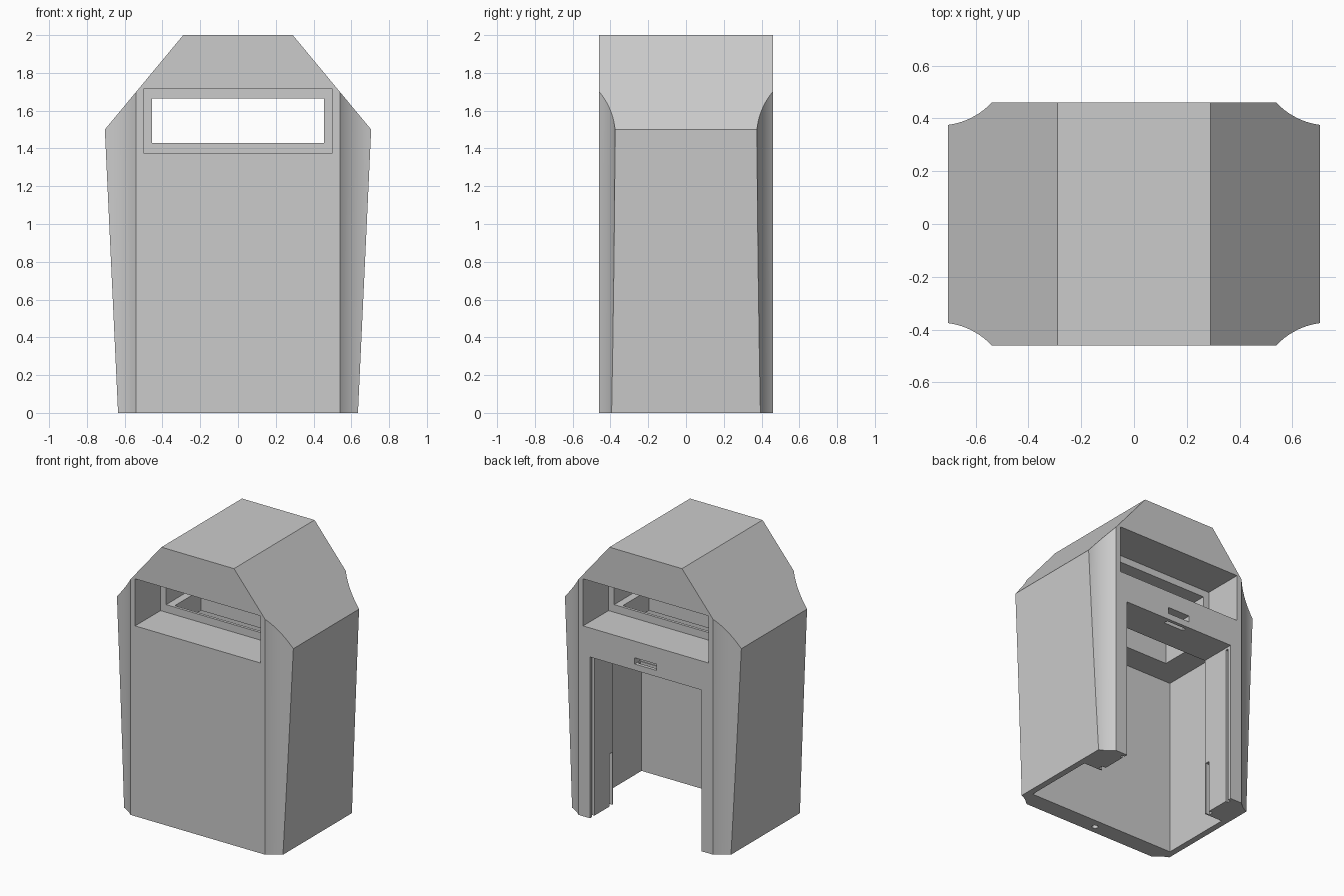
import bpy, bmesh, math

default = bpy.data.objects.get("Cube")
if default:
    bpy.data.objects.remove(default, do_unlink=True)

grey = bpy.data.materials.new("light_grey")
grey.use_nodes = True
GREY = (0.6, 0.6, 0.6, 1)
grey.diffuse_color = GREY
grey.node_tree.nodes["Principled BSDF"].inputs["Base Color"].default_value = GREY


def add_object(name, bm):
    bmesh.ops.recalc_face_normals(bm, faces=bm.faces)
    mesh = bpy.data.meshes.new(name)
    bm.to_mesh(mesh)
    bm.free()
    mesh.materials.append(grey)
    obj = bpy.data.objects.new(name, mesh)
    bpy.context.collection.objects.link(obj)
    return obj


def prism(name, profile, depth):
    """Extrude an x-z profile symmetrically along y."""
    bm = bmesh.new()
    face = bm.faces.new([bm.verts.new((x, -depth, z)) for x, z in profile])
    new = bmesh.ops.extrude_face_region(bm, geom=[face])["geom"]
    verts = [v for v in new if isinstance(v, bmesh.types.BMVert)]
    bmesh.ops.translate(bm, verts=verts, vec=(0, 2 * depth, 0))
    return add_object(name, bm)


def box(name, xs, ys, zs):
    bm = bmesh.new()
    bmesh.ops.create_cube(bm, size=1)
    for v in bm.verts:
        v.co = [r[0] if c < 0 else r[1] for c, r in zip(v.co, (xs, ys, zs))]
    return add_object(name, bm)


def cylinder(name, x, y, z, radius, height, sides):
    bm = bmesh.new()
    bmesh.ops.create_cone(bm, cap_ends=True, segments=sides, radius1=radius,
                          radius2=radius, depth=height)
    bmesh.ops.translate(bm, verts=bm.verts, vec=(x, y, z))
    return add_object(name, bm)


# Outer shell: tapered sides and a chamfered roof
half = [(0.635, 0), (0.705, 1.5), (0.29, 2)]
housing = prism("bin_housing", half + [(-x, z) for x, z in reversed(half)], 0.46)

cutters = []
# Concave corner flutes
for sx in (-1, 1):
    for sy in (-1, 1):
        cutters.append(cylinder("corner_flute", sx * 0.74, sy * 0.649, 1, 0.276, 2.4, 96))

# Container cavity, open underneath, and the door opening in the back
cutters.append(box("cavity", (-0.59, 0.59), (-0.335, 0.195), (-0.1, 1.28)))
cutters.append(box("door_opening", (-0.445, 0.445), (0.1, 0.6), (-0.1, 1.165)))

# Deep slot recesses front and back, joined by a smaller channel
for side in (-1, 1):
    ys = sorted((side * 0.17, side * 0.6))
    cutters.append(box("slot_recess", (-0.5, 0.5), ys, (1.375, 1.715)))
cutters.append(box("slot_channel", (-0.455, 0.455), (-0.3, 0.3), (1.43, 1.665)))
# Drop hole from the channel into the cavity
cutters.append(box("drop_hole", (-0.4, 0.4), (-0.15, 0.15), (1.2, 1.5)))

# Door grooves and hinge notches in both jambs
for side in (-1, 1):
    groove = sorted((side * 0.4, side * 0.465))
    notch = sorted((side * 0.4, side * 0.475))
    cutters.append(box("door_groove", groove, (0.41, 0.435), (-0.1, 1.15)))
    cutters.append(box("hinge_notch", notch, (0.205, 0.24), (-0.1, 0.38)))

# Latch slot with its opening under the lintel, and a drain hole
cutters.append(box("latch_slot", (-0.088, 0.088), (0.4, 0.6), (1.21, 1.255)))
cutters.append(box("latch_hole", (-0.08, 0.08), (0.405, 0.435), (1.1, 1.23)))
cutters.append(cylinder("drain_hole", 0, -0.4, 0, 0.02, 0.2, 24))

for cutter in cutters:
    cutter.hide_render = True
    mod = housing.modifiers.new(cutter.name, "BOOLEAN")
    mod.operation = "DIFFERENCE"
    mod.solver = "EXACT"
    mod.object = cutter

# Bake the cuts and discard the cutters
bpy.context.view_layer.update()
graph = bpy.context.evaluated_depsgraph_get()
baked = bpy.data.meshes.new_from_object(housing.evaluated_get(graph))
housing.modifiers.clear()
housing.data = baked
baked.materials.clear()
baked.materials.append(grey)
for poly in baked.polygons:
    poly.material_index = 0
for cutter in cutters:
    bpy.data.objects.remove(cutter, do_unlink=True)

bpy.ops.object.select_all(action="DESELECT")
housing.select_set(True)
bpy.context.view_layer.objects.active = housing
bpy.ops.object.shade_smooth_by_angle(angle=math.radians(25))
